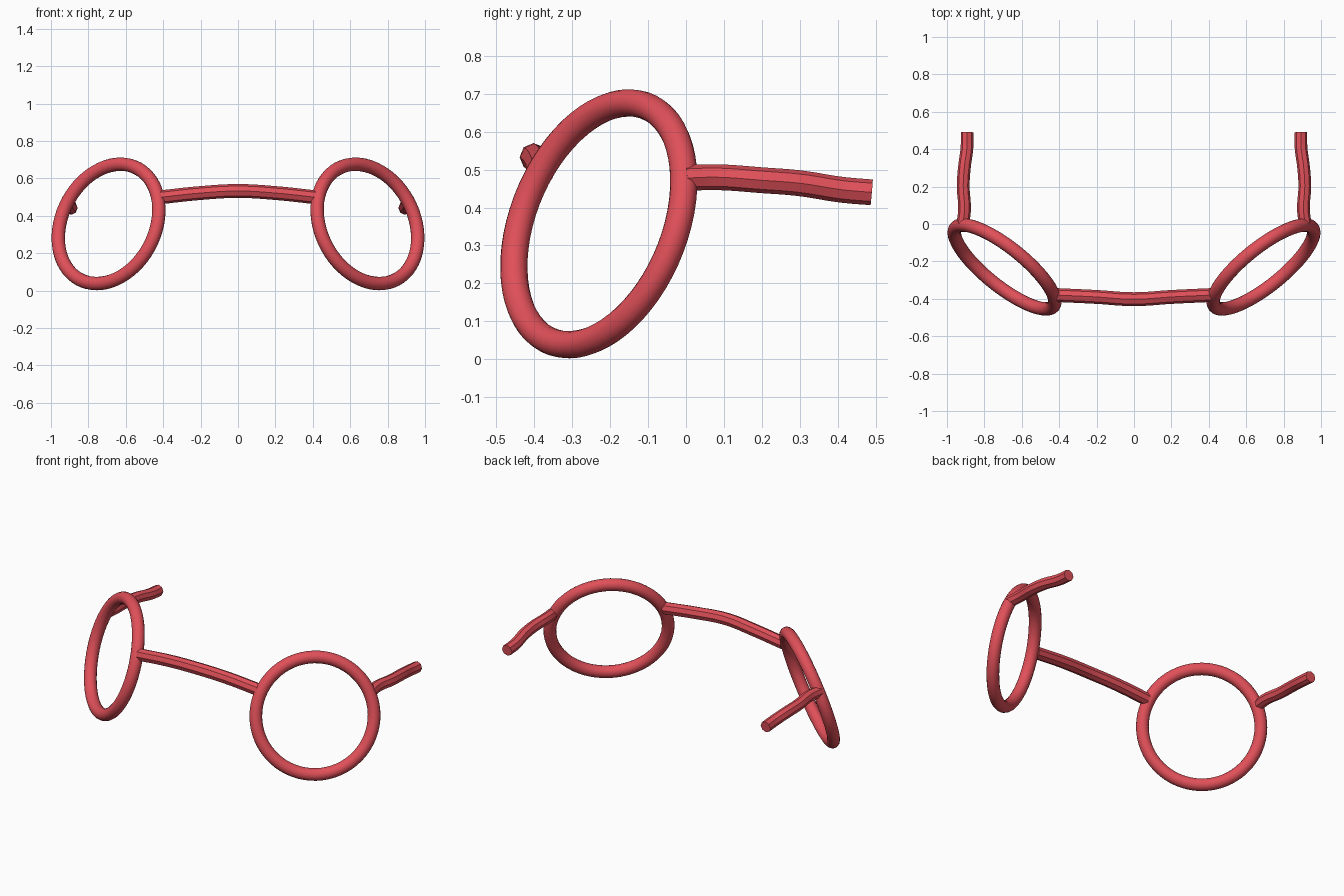
import bpy
from mathutils import Vector

if "Cube" in bpy.data.objects:
    bpy.data.objects.remove(bpy.data.objects["Cube"])

mat = bpy.data.materials.new("red")
mat.diffuse_color = (0.75, 0.08, 0.1, 1)
mat.use_nodes = True
mat.node_tree.nodes["Principled BSDF"].inputs["Base Color"].default_value = mat.diffuse_color


def finish(obj, name):
    obj.name = name
    obj.data.materials.clear()
    obj.data.materials.append(mat)
    bpy.ops.object.shade_smooth_by_angle()


def tube(name, points, radius):
    """Smooth capped rod through the given points."""
    cu = bpy.data.curves.new(name, 'CURVE')
    cu.dimensions = '3D'
    cu.bevel_depth = radius
    cu.bevel_resolution = 2
    cu.resolution_u = 6
    cu.use_fill_caps = True
    sp = cu.splines.new('BEZIER')
    sp.bezier_points.add(len(points) - 1)
    for bp, co in zip(sp.bezier_points, points):
        bp.co = co
        bp.handle_left_type = bp.handle_right_type = 'AUTO'
    obj = bpy.data.objects.new(name, cu)
    bpy.context.collection.objects.link(obj)
    bpy.ops.object.select_all(action='DESELECT')
    obj.select_set(True)
    bpy.context.view_layer.objects.active = obj
    bpy.ops.object.convert(target='MESH')
    finish(bpy.context.object, name)


for side, s in (("left", -1), ("right", 1)):
    # lens rim, turned outward and tilted back
    normal = Vector((0.596 * s, -0.743, 0.305))
    bpy.ops.mesh.primitive_torus_add(
        major_radius=0.335, minor_radius=0.036, major_segments=64,
        minor_segments=16, location=(0.692 * s, -0.23, 0.357),
        rotation=normal.to_track_quat('Z', 'Y').to_euler())
    finish(bpy.context.object, side + "_lens_rim")

    # short temple arm
    tube(side + "_temple_arm",
         [(0.915 * s, 0.0, 0.478), (0.906 * s, 0.08, 0.48),
          (0.913 * s, 0.2, 0.472), (0.907 * s, 0.3, 0.464),
          (0.893 * s, 0.41, 0.447), (0.892 * s, 0.49, 0.44)], 0.034)

# arched nose bridge
tube("nose_bridge",
     [(-0.41, -0.38, 0.5), (-0.2, -0.39, 0.522), (0, -0.402, 0.533),
      (0.2, -0.39, 0.522), (0.41, -0.38, 0.5)], 0.037)
